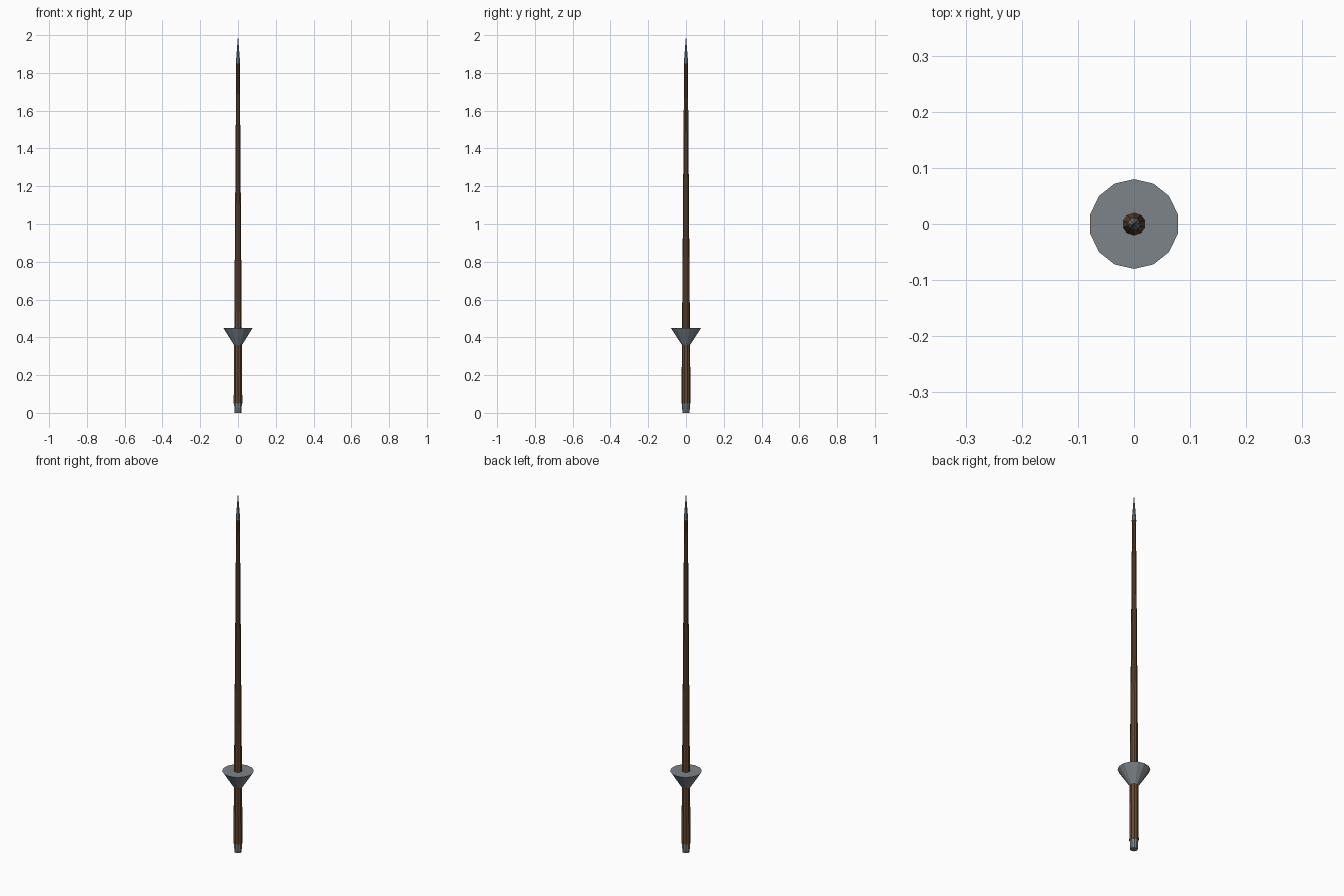
import bpy, math

if "Cube" in bpy.data.objects:
    bpy.data.objects.remove(bpy.data.objects["Cube"])


def paint(name, rgb):
    mat = bpy.data.materials.new(name)
    mat.diffuse_color = (*rgb, 1)
    mat.use_nodes = True
    mat.node_tree.nodes["Principled BSDF"].inputs["Base Color"].default_value = mat.diffuse_color
    return mat


wood = paint("wood", (0.13, 0.065, 0.03))
steel = paint("steel", (0.20, 0.23, 0.25))


def taper(name, sides, z0, z1, r0, r1, mat):
    """Flat-faced tapered section between two heights."""
    bpy.ops.mesh.primitive_cone_add(vertices=sides, radius1=r0, radius2=r1,
                                    depth=z1 - z0, location=(0, 0, (z0 + z1) / 2))
    obj = bpy.context.object
    obj.name = name
    obj.data.materials.append(mat)
    return obj


# Long tapering wooden pole
taper("shaft", 10, 0.05, 1.85, 0.024, 0.010, wood)
# Metal cap at the butt end
taper("butt_cap", 10, 0.0, 0.06, 0.019, 0.022, steel)
# Flared hand guard with a flat upper face
taper("hand_guard", 14, 0.36, 0.45, 0.022, 0.08, steel)
# Pointed metal head
taper("tip", 8, 1.85, 2.0, 0.0115, 0.0, steel)
